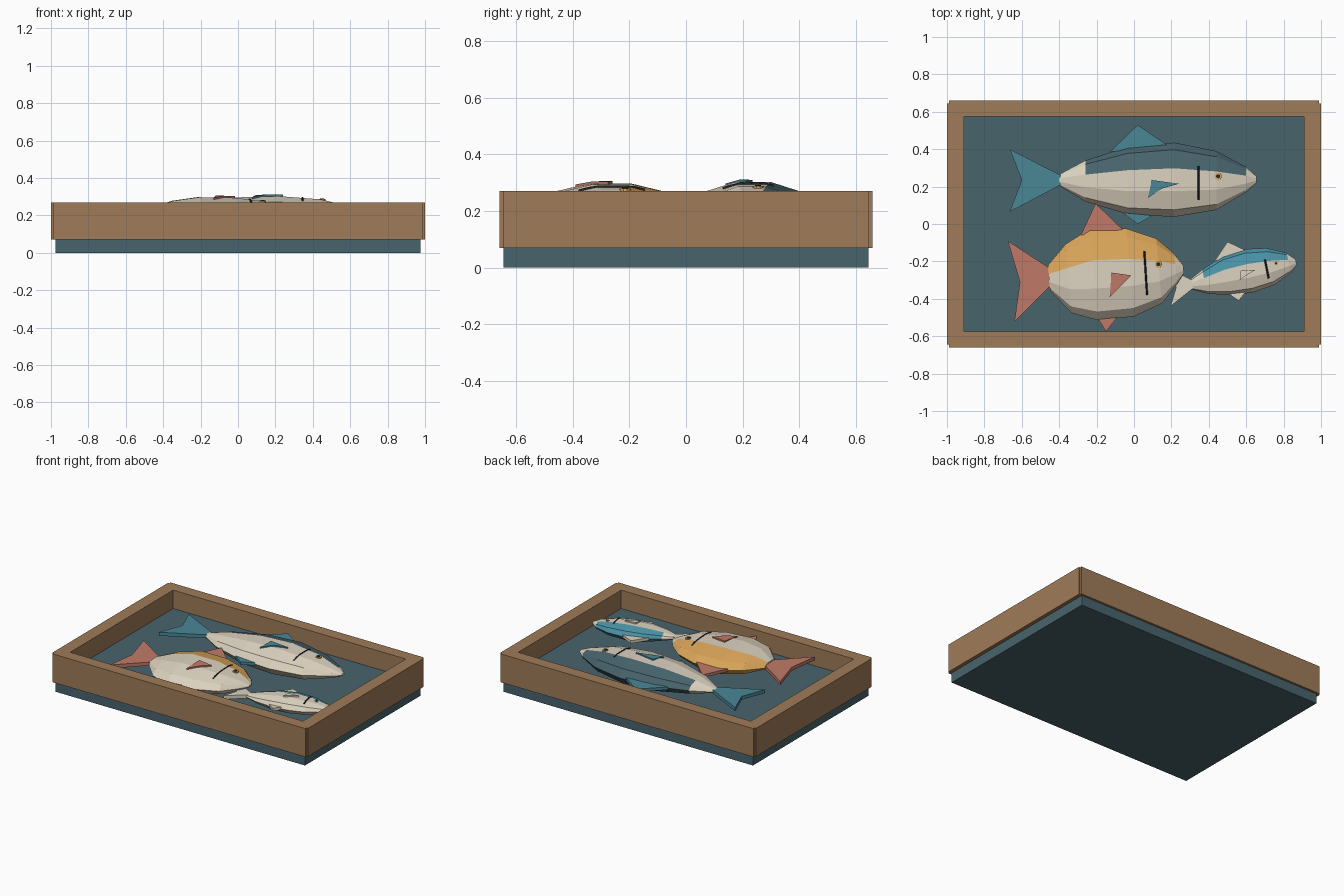
import bpy, bmesh, math
from mathutils import Vector
from mathutils.bvhtree import BVHTree

if "Cube" in bpy.data.objects:
    bpy.data.objects.remove(bpy.data.objects["Cube"])


def material(name, hexcol):
    m = bpy.data.materials.new(name)
    rgb = [int(hexcol[i:i + 2], 16) / 255 for i in (0, 2, 4)]
    m.diffuse_color = [c / 12.92 if c < 0.04 else ((c + 0.055) / 1.055) ** 2.4 for c in rgb] + [1]
    m.use_nodes = True
    m.node_tree.nodes["Principled BSDF"].inputs["Base Color"].default_value = m.diffuse_color
    return m


wood = material("wood", "A07C58")
slate = material("slate", "48646C")
cream = material("cream", "DDD3C0")
teal = material("teal", "4A8796")
blue = material("blue", "4A92A6")
gold = material("gold", "DBA65A")
coral = material("coral", "C07A68")
dark = material("dark", "22282C")


def finish(name, bm, *mats):
    bmesh.ops.recalc_face_normals(bm, faces=bm.faces)
    me = bpy.data.meshes.new(name)
    bm.to_mesh(me)
    bm.free()
    for m in mats:
        me.materials.append(m)
    ob = bpy.data.objects.new(name, me)
    bpy.context.collection.objects.link(ob)
    return ob


def box(name, x0, x1, y0, y1, z0, z1, mat):
    bm = bmesh.new()
    bmesh.ops.create_cube(bm, size=1)
    for v in bm.verts:
        v.co = ((x0 + x1) / 2 + v.co.x * (x1 - x0), (y0 + y1) / 2 + v.co.y * (y1 - y0),
                (z0 + z1) / 2 + v.co.z * (z1 - z0))
    return finish(name, bm, mat)


def plate(name, pts, z, thick, mat):
    """Flat fin; z is a number or a height function."""
    bm = bmesh.new()
    zs = [z(x, y) if callable(z) else z for x, y in pts]
    low, top = [[bm.verts.new((x, y, h + s * thick / 2)) for (x, y), h in zip(pts, zs)] for s in (-1, 1)]
    n = len(pts)
    bm.faces.new(low[::-1])
    bm.faces.new(top)
    for i in range(n):
        bm.faces.new((low[i], low[(i + 1) % n], top[(i + 1) % n], top[i]))
    return finish(name, bm, mat)


def disc(name, x, y, z, r, h, mat):
    bm = bmesh.new()
    bmesh.ops.create_cone(bm, cap_ends=True, segments=10, radius1=r, radius2=r, depth=h)
    bmesh.ops.translate(bm, verts=bm.verts, vec=(x, y, z))
    return finish(name, bm, mat)


def fish(name, origin, angle, zc, flat, stations, back, back_range, fin, tail, dorsal, anal,
         pectoral, eye, eye_r, gill):
    SIDES = 10
    ca, sa = math.cos(math.radians(angle)), math.sin(math.radians(angle))
    # ten-sided lofted body with a coloured back
    bm = bmesh.new()
    rings = []
    for u, lo, hi in stations:
        mid, half = (lo + hi) / 2, (hi - lo) / 2
        ring = []
        for k in range(SIDES):
            t = math.tau * k / SIDES
            v = mid + half * math.cos(t)
            ring.append(bm.verts.new((origin[0] + u * ca - v * sa, origin[1] + u * sa + v * ca,
                                      zc + flat * half * math.sin(t))))
        rings.append(ring)
    for i in range(len(rings) - 1):
        for k in range(SIDES):
            j = (k + 1) % SIDES
            f = bm.faces.new((rings[i][k], rings[i][j], rings[i + 1][j], rings[i + 1][k]))
            if k in (9, 0, 1) and back_range[0] <= i < back_range[1]:
                f.material_index = 1
    bm.faces.new(rings[0])
    bm.faces.new(rings[-1])
    bm.normal_update()
    tree = BVHTree.FromBMesh(bm)
    finish(name + "_body", bm, cream, back)

    def surface(x, y):
        hit = tree.ray_cast(Vector((x, y, 2)), Vector((0, 0, -1)))[0]
        return hit.z if hit else zc

    # fins
    plate(name + "_tail_fin", tail, zc, 0.025, fin)
    plate(name + "_dorsal_fin", dorsal, zc, 0.02, fin)
    plate(name + "_anal_fin", anal, zc, 0.02, fin)
    plate(name + "_pectoral_fin", pectoral, lambda x, y: surface(x, y) + 0.004, 0.012, fin)
    # eye and pupil
    ez = surface(*eye)
    disc(name + "_eye", *eye, ez, eye_r, 0.01, gold)
    disc(name + "_pupil", *eye, ez + 0.003, eye_r * 0.55, 0.01, dark)
    # gill line following the body
    a, b = Vector(gill[0]), Vector(gill[1])
    cu = bpy.data.curves.new(name + "_gill_line", 'CURVE')
    cu.dimensions = '3D'
    cu.bevel_depth = 0.005
    cu.bevel_resolution = 0
    cu.use_fill_caps = True
    sp = cu.splines.new('POLY')
    sp.points.add(6)
    for i, p in enumerate(sp.points):
        q = a.lerp(b, i / 6)
        p.co = (q.x, q.y, surface(q.x, q.y) + 0.002, 1)
    cu.materials.append(dark)
    bpy.context.collection.objects.link(bpy.data.objects.new(name + "_gill_line", cu))


# tray
box("tray_base", -0.975, 0.975, -0.645, 0.645, 0, 0.14, slate)
for s, n in ((-1, "front"), (1, "back")):
    y0, y1 = sorted((s * 0.575, s * 0.66))
    box(n + "_board", -0.99, 0.99, y0, y1, 0.07, 0.27, wood)
for s, n in ((-1, "left"), (1, "right")):
    x0, x1 = sorted((s * 0.91, s * 1.0))
    box(n + "_board", x0, x1, -0.645, 0.645, 0.07, 0.27, wood)

# long slate-backed fish
fish("long_fish", (0, 0), 0, 0.22, 0.44,
     [(-0.40, 0.205, 0.265), (-0.26, 0.12, 0.34), (-0.035, 0.052, 0.412), (0.215, 0.038, 0.435),
      (0.44, 0.075, 0.39), (0.6, 0.17, 0.305), (0.655, 0.22, 0.255)],
     slate, (1, 5), teal,
     [(-0.39, 0.26), (-0.665, 0.40), (-0.60, 0.235), (-0.665, 0.065), (-0.39, 0.21)],
     [(-0.13, 0.385), (0.02, 0.53), (0.18, 0.42)],
     [(-0.06, 0.06), (0.02, 0.0), (0.1, 0.045)],
     [(0.095, 0.235), (0.24, 0.215), (0.15, 0.19), (0.075, 0.14)],
     (0.45, 0.255), 0.02, ((0.345, 0.31), (0.345, 0.13)))

# round gold-backed fish
fish("round_fish", (-0.1, -0.275), 5, 0.22, 0.33,
     [(-0.355, -0.05, 0.085), (-0.25, -0.18, 0.19), (-0.112, -0.231, 0.261), (0.08, -0.227, 0.245),
      (0.235, -0.172, 0.178), (0.325, -0.075, 0.088), (0.367, -0.02, 0.022)],
     gold, (0, 5), coral,
     [(-0.445, -0.24), (-0.675, -0.09), (-0.61, -0.31), (-0.64, -0.525), (-0.445, -0.33)],
     [(-0.285, -0.06), (-0.205, 0.11), (-0.06, -0.03)],
     [(-0.19, -0.51), (-0.15, -0.575), (-0.09, -0.5)],
     [(-0.12, -0.26), (-0.015, -0.275), (-0.07, -0.33), (-0.13, -0.39)],
     (0.13, -0.215), 0.02, ((0.055, -0.145), (0.07, -0.38)))

# small blue-backed fish
fish("small_fish", (0.30, -0.325), 12, 0.195, 0.45,
     [(0, -0.025, 0.025), (0.08, -0.065, 0.065), (0.2, -0.1, 0.115), (0.32, -0.11, 0.127),
      (0.44, -0.095, 0.107), (0.54, -0.05, 0.06), (0.58, -0.015, 0.015)],
     blue, (1, 5), cream,
     [(0.32, -0.305), (0.19, -0.24), (0.225, -0.34), (0.195, -0.44), (0.32, -0.34)],
     [(0.43, -0.2), (0.5, -0.095), (0.595, -0.14)],
     [(0.5, -0.37), (0.56, -0.41), (0.6, -0.36)],
     [(0.57, -0.25), (0.65, -0.245), (0.6, -0.275), (0.565, -0.3)],
     (0.76, -0.21), 0.011, ((0.7, -0.19), (0.72, -0.29)))
